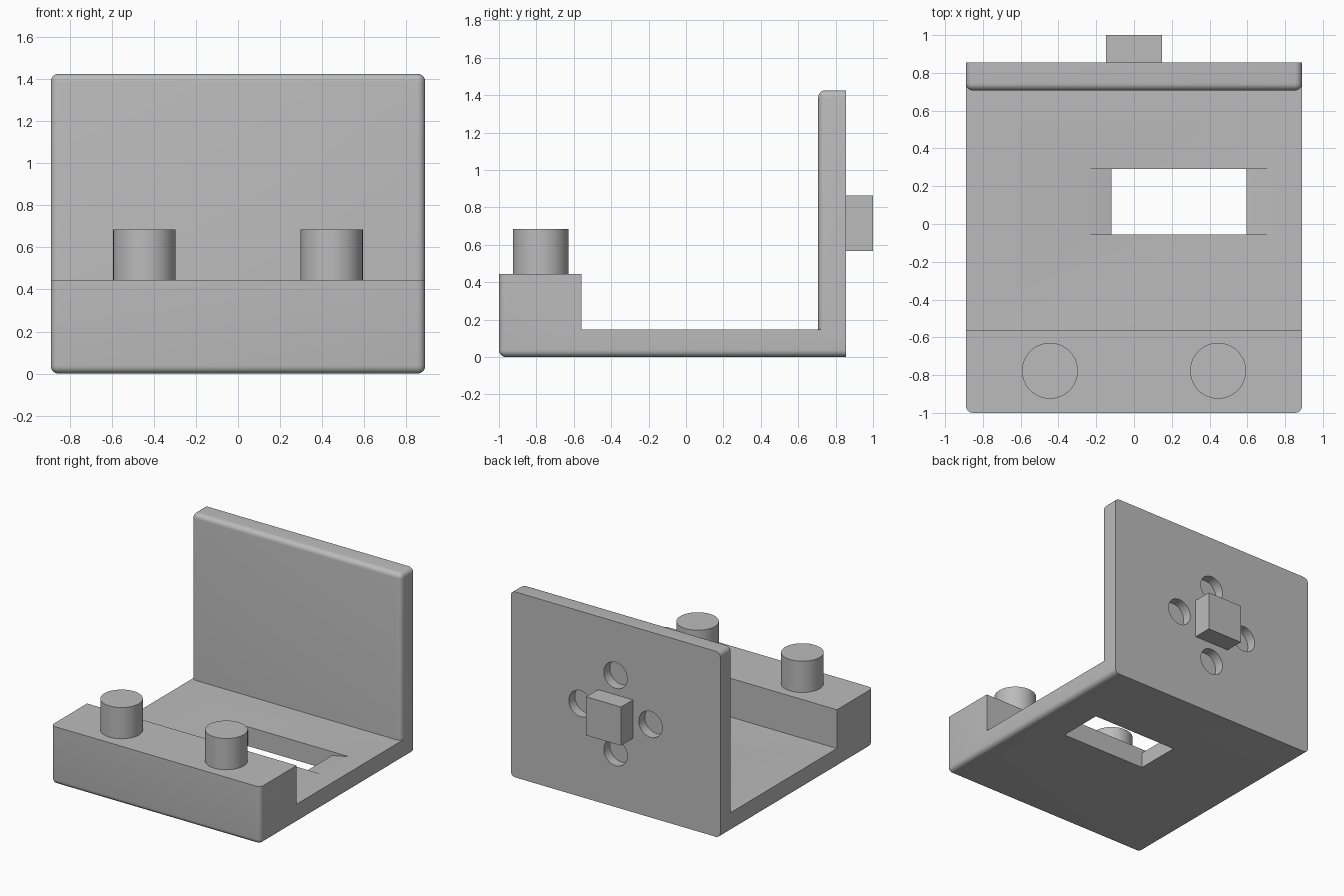
import bpy, bmesh, math
from mathutils import Vector, Matrix

cube = bpy.data.objects.get("Cube")
if cube:
    bpy.data.objects.remove(cube, do_unlink=True)

GREY = (0.5, 0.5, 0.5)
HALF_W, FRONT, BACK = 0.89, -1.0, 0.855
FLOOR, BLOCK_TOP, TOP = 0.148, 0.445, 1.425
HUB_Z = 0.715

mat = bpy.data.materials.new("plain grey")
mat.use_nodes = True
mat.diffuse_color = (*GREY, 1)
mat.node_tree.nodes["Principled BSDF"].inputs["Base Color"].default_value = (*GREY, 1)


def finish(bm, name):
    bmesh.ops.recalc_face_normals(bm, faces=bm.faces)
    mesh = bpy.data.meshes.new(name)
    bm.to_mesh(mesh)
    bm.free()
    mesh.materials.append(mat)
    obj = bpy.data.objects.new(name, mesh)
    bpy.context.collection.objects.link(obj)
    return obj


def box(name, lo, hi, rounded=None):
    """Box between two corners; rounded(midpoint) picks the edges to round."""
    lo, hi = Vector(lo), Vector(hi)
    scale = Matrix.Diagonal(hi - lo)
    bm = bmesh.new()
    bmesh.ops.create_cube(bm, size=1)
    for v in bm.verts:
        v.co = (lo + hi) / 2 + scale @ v.co
    if rounded:
        edges = [e for e in bm.edges if rounded((e.verts[0].co + e.verts[1].co) / 2)]
        bmesh.ops.bevel(bm, geom=edges, offset=0.037, segments=6, profile=0.5,
                        affect='EDGES', clamp_overlap=True)
    return finish(bm, name)


def cylinder(name, radius, length, centre, axis='Z'):
    bm = bmesh.new()
    turn = Matrix.Rotation(math.pi / 2, 4, 'X') if axis == 'Y' else Matrix()
    bmesh.ops.create_cone(bm, cap_ends=True, segments=48, radius1=radius, radius2=radius,
                          depth=length, matrix=Matrix.Translation(centre) @ turn)
    return finish(bm, name)


def prism(name, profile, y0, y1):
    bm = bmesh.new()
    face = bm.faces.new([bm.verts.new((x, y0, z)) for x, z in profile])
    new = bmesh.ops.extrude_face_region(bm, geom=[face])["geom"]
    bmesh.ops.translate(bm, vec=(0, y1 - y0, 0),
                        verts=[g for g in new if isinstance(g, bmesh.types.BMVert)])
    return finish(bm, name)


def combine(target, tool, operation):
    mod = target.modifiers.new(operation.title(), 'BOOLEAN')
    mod.object, mod.operation, mod.solver = tool, operation, 'EXACT'
    bpy.context.view_layer.objects.active = target
    bpy.ops.object.modifier_apply(modifier=mod.name)
    bpy.data.objects.remove(tool, do_unlink=True)


def near(a, b):
    return abs(a - b) < 0.01


# Base with raised front block, rounded below and at the front corners
def base_edge(m):
    side, front, bottom = near(abs(m.x), HALF_W), near(m.y, FRONT), near(m.z, 0)
    return (side and front) or (side and bottom) or (front and bottom)


body = box("bracket_body", (-HALF_W, FRONT, 0), (HALF_W, BACK, BLOCK_TOP), base_edge)
combine(body, box("floor_cutter", (-1, -0.56, FLOOR), (1, 1, 1)), 'DIFFERENCE')


# Back wall, rounded everywhere except around its rear face, sunk into the base
def wall_edge(m):
    return not near(m.y, BACK)


combine(body, box("back_wall", (-HALF_W, 0.707, 0.07), (HALF_W, BACK, TOP), wall_edge), 'UNION')

# Floor slot with shallow ramps at both ends
ramp = FLOOR - 0.03
slot = [(-0.12, -0.1), (0.595, -0.1), (0.595, ramp), (0.742, FLOOR),
        (0.742, 0.3), (-0.27, 0.3), (-0.27, FLOOR), (-0.12, ramp)]
combine(body, prism("slot_cutter", slot, -0.055, 0.29), 'DIFFERENCE')

# Four blind holes around the rear peg
for i in range(4):
    a = i * math.pi / 2
    centre = (0.297 * math.cos(a), BACK, HUB_Z + 0.297 * math.sin(a))
    combine(body, cylinder("hole_cutter", 0.1, 0.148, centre, 'Y'), 'DIFFERENCE')

# Rear peg and front posts
peg = box("rear_peg", (-0.148, BACK - 0.01, HUB_Z - 0.148), (0.148, 1, HUB_Z + 0.148))
posts = [cylinder(name, 0.148, 0.25, (x, -0.777, 0.56))
         for name, x in (("left_post", 0.445), ("right_post", -0.445))]

# Smooth the curved faces, keep edges sharp
bpy.ops.object.select_all(action='DESELECT')
for obj in [body, peg, *posts]:
    obj.select_set(True)
bpy.context.view_layer.objects.active = body
bpy.ops.object.shade_smooth_by_angle(angle=math.radians(30))
